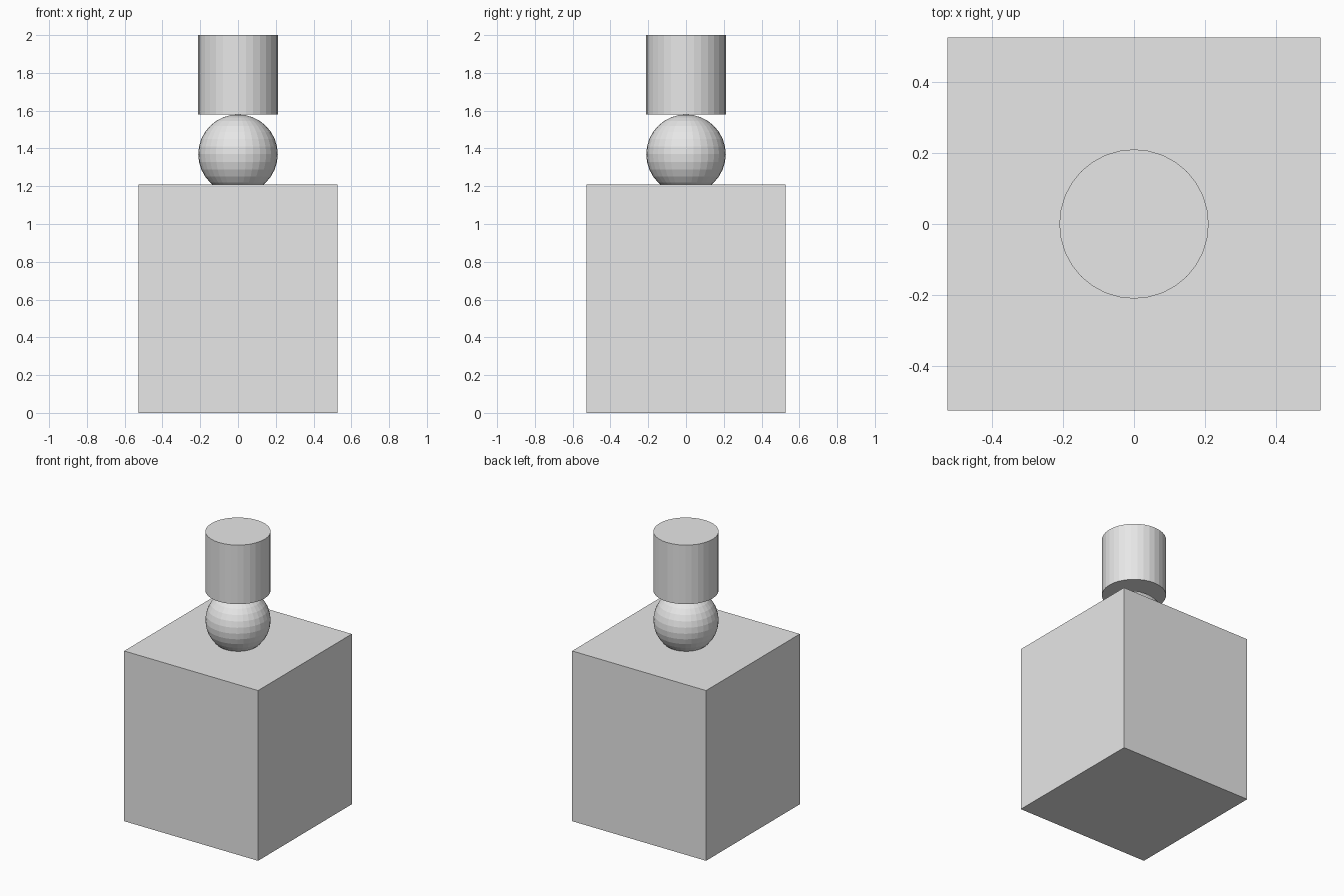
import bpy

if "Cube" in bpy.data.objects:
    bpy.data.objects.remove(bpy.data.objects["Cube"])

grey = bpy.data.materials.new("light_grey")
grey.diffuse_color = (0.8, 0.8, 0.8, 1)
grey.use_nodes = True
grey.node_tree.nodes["Principled BSDF"].inputs["Base Color"].default_value = grey.diffuse_color

R = 0.2105        # shared radius of ball and cylinder
BASE_TOP = 1.21   # height of the block
JOINT = 1.58      # ball top meets cylinder bottom


def finish(name):
    obj = bpy.context.object
    obj.name = name
    obj.data.materials.append(grey)
    return obj


# Square base block
bpy.ops.mesh.primitive_cube_add(size=1, location=(0, 0, BASE_TOP / 2))
finish("base_block").scale = (1.053, 1.053, BASE_TOP)

# Faceted ball, slightly sunk into the block
bpy.ops.mesh.primitive_uv_sphere_add(segments=32, ring_count=16, radius=R,
                                     location=(0, 0, JOINT - R))
finish("ball")

# Faceted cylinder resting on the ball
bpy.ops.mesh.primitive_cylinder_add(vertices=32, radius=R, depth=2 - JOINT,
                                    location=(0, 0, (2 + JOINT) / 2))
finish("top_cylinder")
